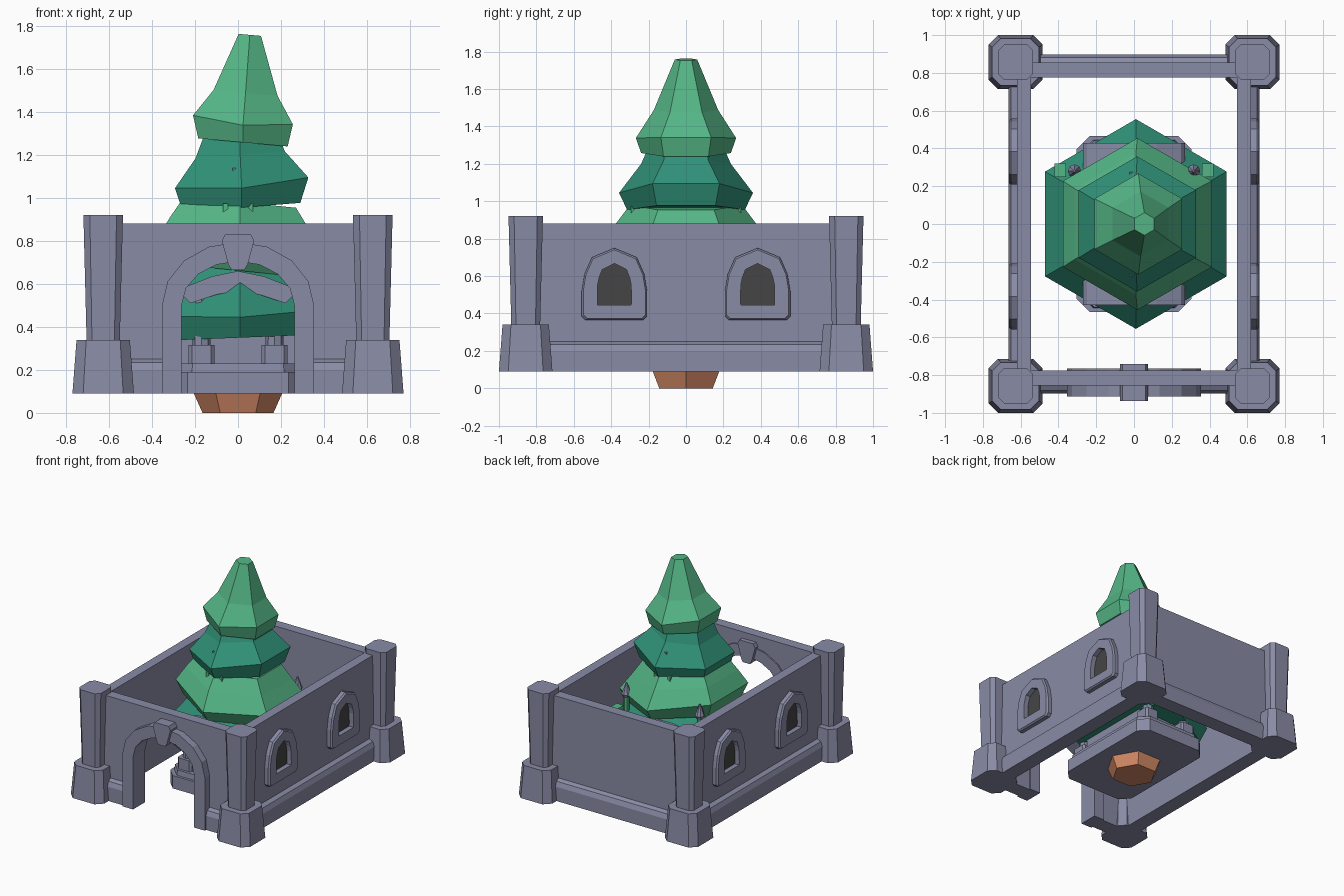
import bpy, bmesh
from math import sin, cos, pi, radians

if "Cube" in bpy.data.objects:
    bpy.data.objects.remove(bpy.data.objects["Cube"])


def material(name, rgb):
    m = bpy.data.materials.new(name)
    m.diffuse_color = (*rgb, 1)
    m.use_nodes = True
    m.node_tree.nodes["Principled BSDF"].inputs["Base Color"].default_value = m.diffuse_color
    return m


STONE = material("stone", (0.25, 0.26, 0.38))
LIGHT = material("light_green", (0.09, 0.47, 0.24))
DARK = material("dark_green", (0.03, 0.29, 0.19))
WOOD = material("orange_wood", (0.66, 0.25, 0.13))
PANE = material("dark_pane", (0.06, 0.06, 0.06))


def loft(name, rings, mat):
    """Skin a stack of equal-length rings and cap both ends."""
    bm = bmesh.new()
    vs = [[bm.verts.new(p) for p in r] for r in rings]
    n = len(rings[0])
    for a, b in zip(vs, vs[1:]):
        for i in range(n):
            j = (i + 1) % n
            bm.faces.new((a[i], a[j], b[j], b[i]))
    bm.faces.new(vs[0][::-1])
    bm.faces.new(vs[-1])
    bmesh.ops.recalc_face_normals(bm, faces=bm.faces)
    me = bpy.data.meshes.new(name)
    bm.to_mesh(me)
    bm.free()
    me.materials.append(mat)
    ob = bpy.data.objects.new(name, me)
    bpy.context.collection.objects.link(ob)
    return ob


def prism_y(name, pts, y0, y1, mat=STONE):
    return loft(name, [[(x, y, z) for x, z in pts] for y in (y0, y1)], mat)


def prism_x(name, pts, x0, x1, mat=STONE):
    return loft(name, [[(x, y, z) for y, z in pts] for x in (x0, x1)], mat)


def chamfered(cx, cy, hx, hy, c, z):
    q = [(hx, hy - c), (hx - c, hy), (c - hx, hy), (-hx, hy - c),
         (-hx, c - hy), (c - hx, -hy), (hx - c, -hy), (hx, c - hy)]
    return [(cx + x, cy + y, z) for x, y in q]


def ngon(cx, cy, r, z, n=6, start=0.0):
    return [(cx + r * cos(start + 2 * pi * i / n), cy + r * sin(start + 2 * pi * i / n), z)
            for i in range(n)]


def box(name, x0, x1, y0, y1, z0, z1, mat=STONE):
    return prism_y(name, [(x0, z0), (x1, z0), (x1, z1), (x0, z1)], y0, y1, mat)


def arch(a, spring, rise, n=8):
    return [(a * cos(pi * i / n), spring + rise * sin(pi * i / n)) for i in range(n + 1)]


B = 0.09  # level of the wall footing

# Corner pillars
for sx in (-1, 1):
    for sy in (-1, 1):
        cx, cy = sx * 0.627, sy * 0.857
        loft("pillar_base", [chamfered(cx, cy, .143, .143, .05, B),
                             chamfered(cx, cy, .124, .124, .045, .34)], STONE)
        loft("pillar_shaft", [chamfered(cx, cy, .077, .077, .025, .33),
                              chamfered(cx, cy, .092, .092, .03, .92)], STONE)

# Side walls, back wall and their plinths
for s in (-1, 1):
    box("side_wall", min(s * .545, s * .62), max(s * .545, s * .62), -.85, .85, B, .88)
    prism_y("side_plinth", [(s * .6, B), (s * .665, B), (s * .665, .2), (s * .65, .235),
                            (s * .62, .25), (s * .6, .25)], -.8, .8)
    prism_x("front_plinth", [(-.8, B), (-.897, B), (-.897, .2), (-.882, .235),
                             (-.855, .25), (-.8, .25)], s * .3, s * .6)
box("back_wall", -.6, .6, .775, .855, B, .88)
prism_x("back_plinth", [(.8, B), (.897, B), (.897, .2), (.882, .235), (.855, .25), (.8, .25)], -.6, .6)

# Front wall with arched doorway, raised surround and keystone
opening = [(.262, B)] + arch(.262, .50, .205) + [(-.262, B)]
wall = [(-.6, B), (-.6, .88), (.6, .88), (.6, B)]
prism_y("front_wall", wall + opening, -.855, -.775)
outer = [(-.354, B)] + arch(.354, .50, .295)[::-1] + [(.354, B)]
prism_y("door_surround", outer + opening, -.913, -.765)
prism_y("keystone", [(-.06, .83), (.06, .83), (.075, .80), (.045, .69), (.03, .665),
                     (-.03, .665), (-.045, .69), (-.075, .80)], -.937, -.74)

# Side windows: frame ring around a dark pane
frame = [(-.155, .365), (-.175, .385), (-.175, .52), (-.16, .61), (-.12, .70), (0, .75),
         (.12, .70), (.16, .61), (.175, .52), (.175, .385), (.155, .365)]
hole = [(-.09, .445), (-.091, .47), (-.09, .55), (-.082, .59), (-.065, .635), (0, .667),
        (.065, .635), (.082, .59), (.09, .55), (.091, .47), (.09, .445)]
for s in (-1, 1):
    for cy in (-.383, .383):
        def ring(x, pts):
            return [(s * x, cy + y, z) for y, z in pts]
        f = loft("window_frame", [ring(.615, hole), ring(.615, frame), ring(.65, frame),
                                  ring(.662, [(y * .95, z + (.55 - z) * .05) for y, z in frame]),
                                  ring(.662, hole)], STONE)
        # remove the two end caps so the frame stays open
        bm = bmesh.new()
        bm.from_mesh(f.data)
        bmesh.ops.delete(bm, geom=[q for q in bm.faces if len(q.verts) > 4], context='FACES_ONLY')
        a, b = s * .615, s * .662
        bm.verts.ensure_lookup_table()
        n = len(hole)
        for i in range(n):
            j = (i + 1) % n
            bm.faces.new([bm.verts[k] for k in (4 * n + i, 4 * n + j, j, i)])
        bmesh.ops.recalc_face_normals(bm, faces=bm.faces)
        bm.to_mesh(f.data)
        bm.free()
        prism_x("window_pane", [(cy + y, z) for y, z in hole], s * .617, s * .624, PANE)

# Inner shrine: stepped platform, body, columns and arched roof
loft("platform_lower", [chamfered(0, 0, .305, .465, .07, B), chamfered(0, 0, .305, .465, .07, .19)], STONE)
loft("platform_upper", [chamfered(0, 0, .285, .445, .07, .19), chamfered(0, 0, .28, .44, .07, .23)], STONE)
box("shrine_body", -.2, .2, -.3, .3, .22, .52)
for sx in (-1, 1):
    for sy in (-1, 1):
        cx, cy = sx * .17, sy * .36
        loft("column_base", [chamfered(cx, cy, .06, .06, .015, .23),
                             chamfered(cx, cy, .06, .06, .015, .315)], STONE)
        loft("column_shaft", [ngon(cx, cy, .042, .31, 8), ngon(cx, cy, .038, .54, 8)], STONE)
prism_y("shrine_roof", [(-.22, .51), (-.1, .55), (0, .57), (.1, .55), (.22, .51), (.27, .56),
                        (.25, .585), (.12, .635), (0, .66), (-.12, .635), (-.25, .585), (-.27, .56)],
        -.43, .43)

# Trunk
loft("trunk", [ngon(0, 0, .165, 0), ngon(0, 0, .205, B), ngon(0, 0, .12, .4)], WOOD)


# Foliage tiers: (ring radius, height offset, x centre), slightly tilted
def tier(name, z, tilt, rings, mat):
    out = []
    for k, (r, dz, cx) in enumerate(rings):
        pts = ngon(cx, 0, r, z + dz, 6, pi / 2)
        droop = .025 if k == 1 else 0
        out.append([(x, y, h + tilt * (x - cx) - droop * (abs(x - cx) < .01)) for x, y, h in pts])
    loft(name, out, mat)


tier("tier_bottom", .47, .04, [(.50, -.12, .01), (.555, 0, .01), (.42, .15, .01), (.33, .25, .01)], DARK)
tier("tier_lower", .77, -.10, [(.40, -.11, .018), (.455, 0, .018), (.375, .11, .01), (.30, .21, .01)], LIGHT)
tier("tier_upper", 1.07, .08, [(.315, -.115, .017), (.358, 0, .017), (.24, .13, .01), (.20, .22, .01)], DARK)
tier("tier_top", 1.363, -.09, [(.24, -.105, .023), (.268, 0, .023), (.172, .125, .035), (.06, .395, .055)], LIGHT)

# Small lanterns poking out of the foliage, front and back
for s in (-1, 1):
    y0, y1 = sorted((s * .22, s * .305))
    box("lantern_base", -.075, .075, y0, y1, .875, .895, LIGHT)
    for x in (-.058, .058):
        box("lantern_post", x - .012, x + .012, y0 + .01, y1 - .01, .89, .975, LIGHT)
    box("lantern_core", -.03, .03, y0 + .012, y1 - .012, .89, .965, WOOD)
    y0, y1 = sorted((s * .2, s * .275))
    box("lantern_cap", -.055, .055, y0, y1, 1.07, 1.09, LIGHT)
    box("lantern_knob", -.025, .025, y0, y1 - .0, 1.125, 1.14, STONE)

# Finial posts beside the rear of the tree
for s in (-1, 1):
    cx, cy = s * .315, .28
    loft("finial_post", [ngon(cx, cy, .022, .45, 8), ngon(cx, cy, .022, .72, 8)], LIGHT)
    loft("finial_cap", [ngon(cx, cy, .025, .71, 8), ngon(cx, cy, .036, .735, 8),
                        ngon(cx, cy, .028, .755, 8), ngon(cx, cy, .006, .82, 8)], STONE)
    box("side_bracket", min(s * .36, s * .42), max(s * .36, s * .42), .25, .32, .56, .62, LIGHT)
